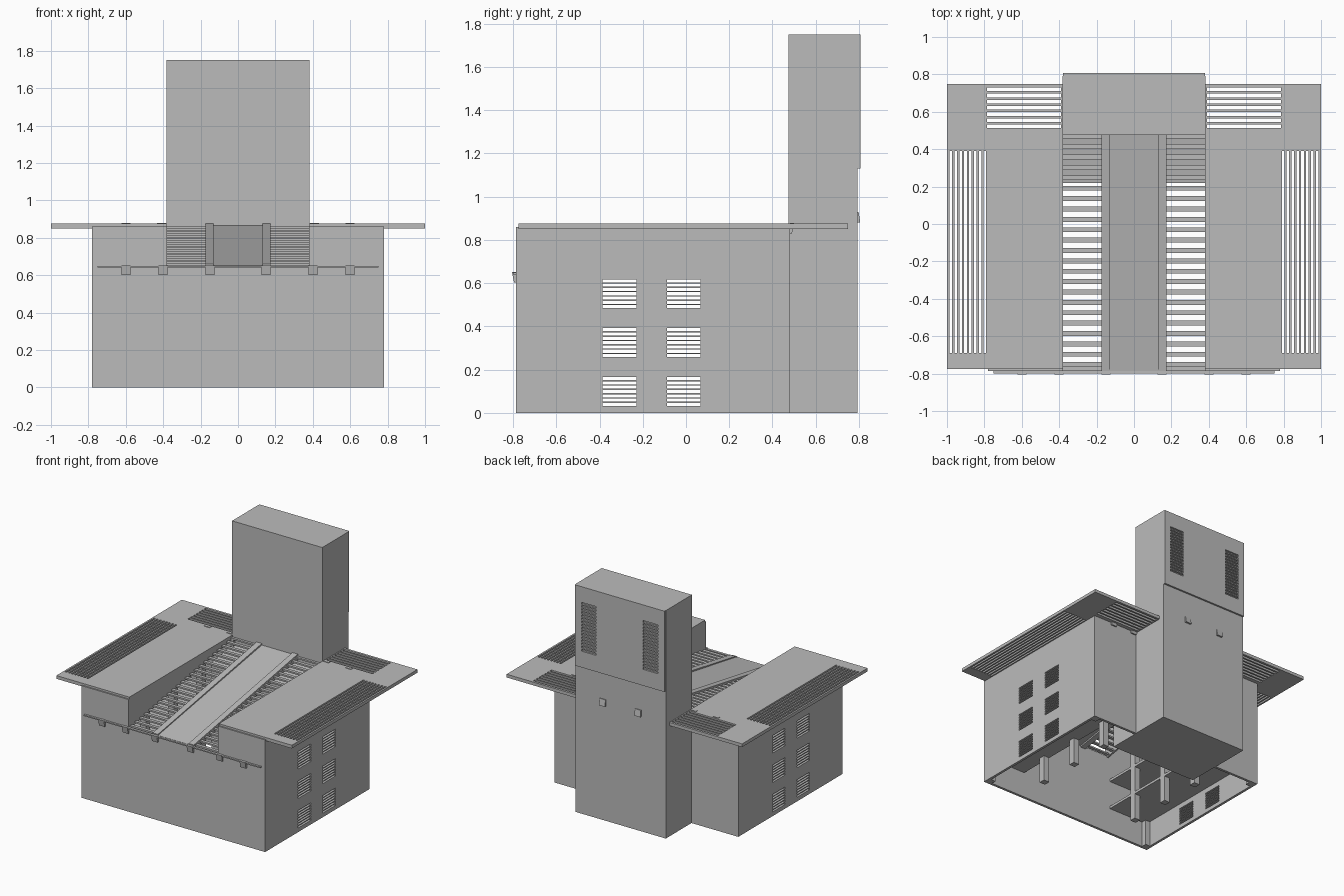
import bpy, bmesh
from mathutils import Vector

if "Cube" in bpy.data.objects:
    bpy.data.objects.remove(bpy.data.objects["Cube"])

grey = bpy.data.materials.new("light_grey_concrete")
grey.diffuse_color = (0.5, 0.5, 0.5, 1)
grey.use_nodes = True
grey.node_tree.nodes["Principled BSDF"].inputs["Base Color"].default_value = grey.diffuse_color


def finish(name, bm):
    bmesh.ops.recalc_face_normals(bm, faces=bm.faces[:])
    me = bpy.data.meshes.new(name)
    bm.to_mesh(me)
    bm.free()
    me.materials.append(grey)
    ob = bpy.data.objects.new(name, me)
    bpy.context.collection.objects.link(ob)
    return ob


def prism_into(bm, pts, axis, a, b):
    """Extrude a 2D profile along an axis: x takes (y,z), y takes (x,z), z takes (x,y)."""
    def place(p, t):
        c = list(p)
        c.insert("xyz".index(axis), t)
        return Vector(c)
    lo = [bm.verts.new(place(p, a)) for p in pts]
    hi = [bm.verts.new(place(p, b)) for p in pts]
    bm.faces.new(lo)
    bm.faces.new(hi)
    for i in range(len(pts)):
        j = (i + 1) % len(pts)
        bm.faces.new((lo[i], lo[j], hi[j], hi[i]))


def prism(name, pts, axis, spans):
    bm = bmesh.new()
    for a, b in spans:
        prism_into(bm, pts, axis, a, b)
    return finish(name, bm)


def boxes(name, bounds):
    bm = bmesh.new()
    for x0, x1, y0, y1, z0, z1 in bounds:
        prism_into(bm, [(x0, y0), (x1, y0), (x1, y1), (x0, y1)], "z", z0, z1)
    return finish(name, bm)


def both(x0, x1, *rest):
    """The same box on the right and on the left."""
    return [(x0, x1, *rest), (-x1, -x0, *rest)]


def cut(ob, bounds):
    cutter = boxes(ob.name + "_cutter", bounds)
    mod = ob.modifiers.new("slots", "BOOLEAN")
    mod.operation, mod.solver, mod.object = "DIFFERENCE", "EXACT", cutter
    cutter.hide_render = True
    cutter.hide_set(True)
    bpy.context.view_layer.update()
    dg = bpy.context.evaluated_depsgraph_get()
    new = bpy.data.meshes.new_from_object(ob.evaluated_get(dg))
    ob.modifiers.clear()
    ob.data = new
    bpy.data.objects.remove(cutter)


FRONT, BACK = -0.785, 0.48          # main block depth


def slope(y):                        # height of the sloping hall roof
    return 0.65 + (y - FRONT) / (BACK - FRONT) * 0.215


# Front wall, dropping in the middle where the hall roof starts
prism("front_wall", [(-0.78, 0), (0.78, 0), (0.78, 0.86), (0.38, 0.86), (0.38, 0.64),
                     (-0.38, 0.64), (-0.38, 0.86), (-0.78, 0.86)], "y", [(FRONT, FRONT + 0.02)])

# Side walls with louvred windows
for name, x0, x1 in (("right_wall", 0.76, 0.78), ("left_wall", -0.78, -0.76)):
    wall = boxes(name, [(x0, x1, FRONT + 0.02, BACK, 0, 0.86)])
    cut(wall, [(x0 - 0.02, x1 + 0.02, y, y + 0.155, z + i * 0.02, z + i * 0.02 + 0.014)
               for y in (-0.385, -0.088) for z in (0.032, 0.258, 0.484) for i in range(7)])

# Back walls of the wings
boxes("wing_back_walls", both(0.36, 0.76, BACK - 0.02, BACK, 0, 0.86))

# Inner wing walls above the sloping roof
for s in (-1, 1):
    prism("wing_inner_wall", [(FRONT + 0.02, 0.63), (FRONT + 0.02, 0.86), (BACK, 0.86),
                              (BACK, 0.84)], "x", [(s * 0.38, s * 0.395)])

# Flat roofs with slotted overhangs at the side and the back
side_slots = [(0.79 + i * 0.026, 0.79 + i * 0.026 + 0.014) for i in range(8)]
back_slots = [(0.512 + i * 0.033, 0.512 + i * 0.033 + 0.02) for i in range(7)]
for s, name in ((1, "right_roof"), (-1, "left_roof")):
    def span(a, b):
        return (a, b) if s > 0 else (-b, -a)
    roof = boxes(name, [(*span(0.38, 1.0), -0.775, 0.748, 0.85, 0.875)])
    cut(roof, [(*span(a, b), -0.69, 0.39, 0.8, 0.9) for a, b in side_slots]
        + [(*span(0.39, 0.785), a, b, 0.8, 0.9) for a, b in back_slots])

# Tower, its lower core inside the hall and the upper back panel
boxes("tower", [(-0.383, 0.383, 0.475, 0.792, 0, 1.75)])
prism("tower_core", [(0.22, 0), (0.475, 0), (0.475, 0.80), (0.22, 0.76)], "x", [(-0.38, 0.38)])
panel = boxes("tower_back_panel", [(-0.38, 0.38, 0.792, 0.806, 1.13, 1.75)])
cut(panel, [b for i in range(16)
            for b in both(0.2, 0.325, 0.78, 0.82, 1.255 + i * 0.024, 1.27 + i * 0.024)])

# Sloping centre panel of the hall roof and its two beams
prism("hall_roof_panel", [(FRONT, 0.632), (FRONT, 0.652), (BACK, 0.865), (BACK, 0.845)],
      "x", [(-0.172, 0.172)])
prism("hall_roof_beams", [(FRONT, 0.62), (FRONT, 0.66), (BACK, 0.877), (BACK, 0.83)],
      "x", [(-0.175, -0.13), (0.13, 0.175)])

# Open slats on both sides of the centre panel
slats = []
for i in range(23):
    y = -0.765 + i * 0.0555
    slats += both(0.165, 0.385, y, y + 0.026, slope(y) - 0.012, slope(y))
boxes("hall_roof_slats", slats)

# Floors and columns inside the wings
boxes("wing_floors", [b for z in (0.205, 0.435)
                      for b in both(0.41, 0.765, FRONT + 0.01, BACK - 0.01, z, z + 0.02)])
boxes("columns", [b for y in (-0.53, -0.19, 0.15)
                  for b in both(0.41, 0.46, y, y + 0.05, 0, 0.855)])
boxes("corner_posts", [b for y in (FRONT + 0.01, BACK - 0.06)
                       for b in both(0.72, 0.77, y, y + 0.05, 0, 0.855)])

# Thin front ledge and wedge-shaped lamps
boxes("front_ledge", [(-0.75, 0.75, -0.8, FRONT + 0.005, 0.641, 0.65)])


def lamps(name, centres, y, out, z):
    prism(name, [(y, z), (y + out * 0.5, z), (y + out, z + 0.05), (y, z + 0.05)], "x",
          [(s * c - 0.024, s * c + 0.024) for c in centres for s in (-1, 1)])


lamps("front_lamps", (0.15, 0.4, 0.6), FRONT, -0.02, 0.602)
lamps("wing_back_lamps", (0.41, 0.6), BACK, 0.02, 0.829)
prism("tower_lamps", [(0.79, 0.88), (0.806, 0.88), (0.798, 0.93), (0.79, 0.93)], "x",
      [(-0.175, -0.125), (0.125, 0.175)])
